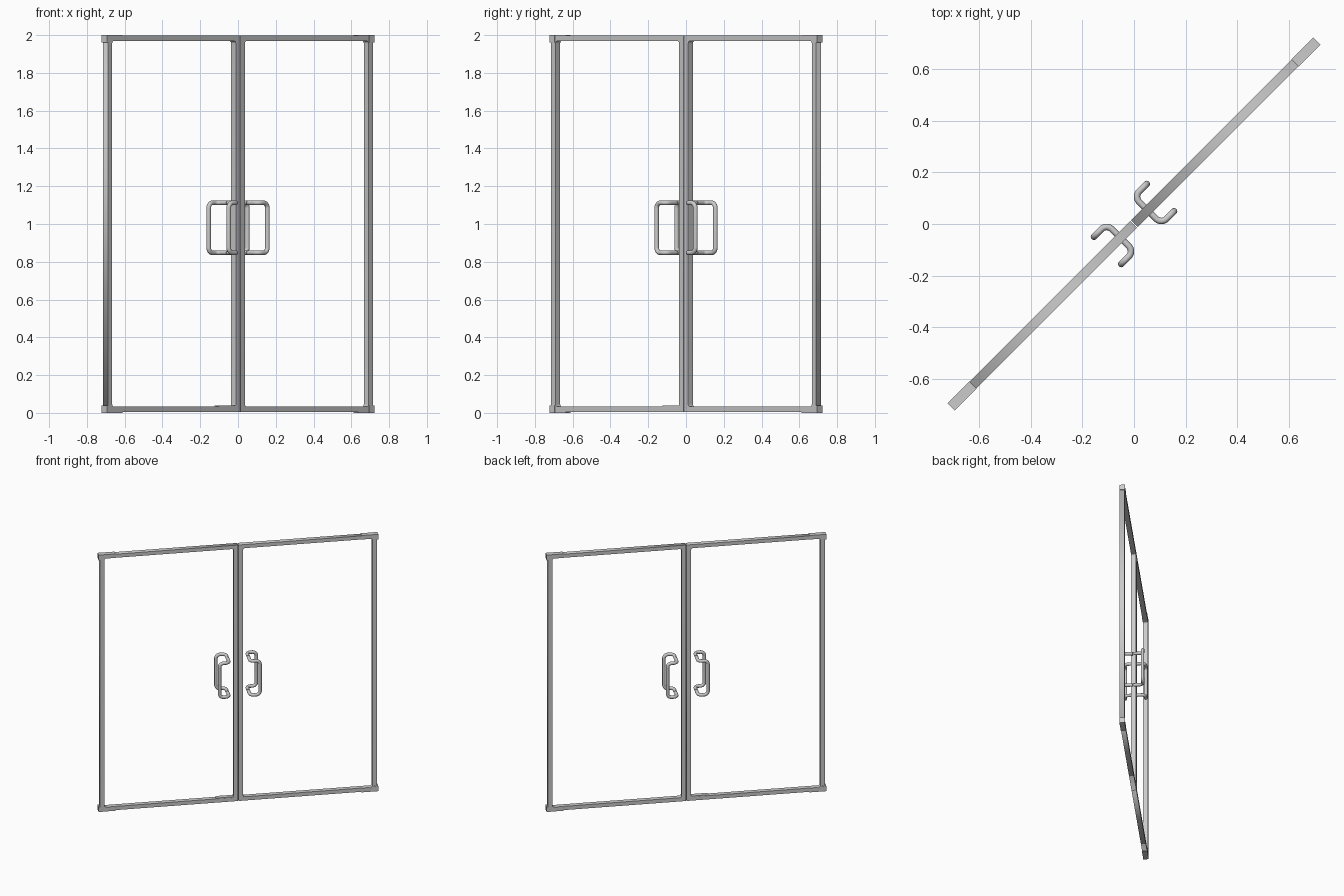
import bpy, math
from mathutils import Vector

if "Cube" in bpy.data.objects:
    bpy.data.objects.remove(bpy.data.objects["Cube"])

ROT = math.pi / 4      # doors stand along the x = y diagonal
T = 0.036              # frame thickness


def box(name, u0, u1, z0, z1, t):
    bpy.ops.mesh.primitive_cube_add(size=1)
    o = bpy.context.object
    o.name = name
    for v in o.data.vertices:
        v.co = ((u0 + u1) / 2 + v.co.x * (u1 - u0), v.co.y * t,
                (z0 + z1) / 2 + v.co.z * (z1 - z0))
    o.rotation_euler = (0, 0, ROT)
    return o


def fillet(pts, r, closed=False, n=6):
    """Round the corners of a polyline with quadratic-weighted arcs."""
    pts = [Vector(p) for p in pts]
    out = []
    for i, p in enumerate(pts):
        if not closed and i in (0, len(pts) - 1):
            out.append(p)
            continue
        a = (pts[i - 1] - p).normalized()
        b = (pts[(i + 1) % len(pts)] - p).normalized()
        c = p + (a + b) * r          # arc centre for a right angle
        for k in range(n + 1):
            t = k / n * math.pi / 2
            out.append(c - b * r * math.cos(t) - a * r * math.sin(t))
    return out


def add_spline(cu, pts, cyclic):
    s = cu.splines.new('POLY')
    s.points.add(len(pts) - 1)
    for q, p in zip(s.points, pts):
        q.co = (p[0], p[1], p[2], 1)
    s.use_cyclic_u = cyclic


def finish(name, cu, rot, smooth):
    o = bpy.data.objects.new(name, cu)
    bpy.context.collection.objects.link(o)
    o.rotation_euler = rot
    bpy.ops.object.select_all(action='DESELECT')
    o.select_set(True)
    bpy.context.view_layer.objects.active = o
    bpy.ops.object.convert(target='MESH')
    if smooth:
        bpy.ops.object.shade_smooth_by_angle(angle=math.radians(40))


def rect(u0, u1, z0, z1):
    return [(u0, z0, 0), (u1, z0, 0), (u1, z1, 0), (u0, z1, 0)]


for side, s in (("left", -1), ("right", 1)):
    # door frame: outer rectangle with a round-cornered opening
    cu = bpy.data.curves.new(side + "_frame", 'CURVE')
    cu.dimensions = '2D'
    cu.fill_mode = 'BOTH'
    cu.extrude = T / 2
    add_spline(cu, rect(0.0015 * s, 0.993 * s, 0.004, 1.997), True)
    add_spline(cu, fillet(rect(0.034 * s, 0.96 * s, 0.033, 1.969), 0.014, True), True)
    finish(side + "_door_frame", cu, (math.pi / 2, 0, ROT), False)

    # pivot fittings on the outer corners
    for lvl, z0, d in (("bottom", 0.0, 1), ("top", 2.0, -1)):
        for part, u0, h in (("plate", 0.883, 0.031), ("cap", 0.963, 0.04)):
            us = sorted((u0 * s, 1.002 * s))
            zs = sorted((z0, z0 + d * h))
            box(f"{side}_{lvl}_pivot_{part}", us[0], us[1], zs[0], zs[1],
                0.04 if part == "cap" else 0.039)

    # pull handles on both faces
    for face, f in (("front", -1), ("back", 1)):
        m, e, v, lo, hi = 0.075 * s, 0.145 * s, 0.075 * f, 0.848, 1.112
        path = [(m, 0.002 * f, lo), (m, v, lo), (e, v, lo),
                (e, v, hi), (m, v, hi), (m, 0.002 * f, hi)]
        cu = bpy.data.curves.new("handle", 'CURVE')
        cu.dimensions = '3D'
        cu.bevel_depth = 0.0125
        cu.bevel_resolution = 3
        cu.use_fill_caps = True
        add_spline(cu, fillet(path, 0.028), False)
        finish(f"{side}_{face}_handle", cu, (0, 0, ROT), True)

# floor bolt housing at the foot of the left door
box("floor_bolt", -0.16, -0.034, 0.006, 0.039, 0.034)
